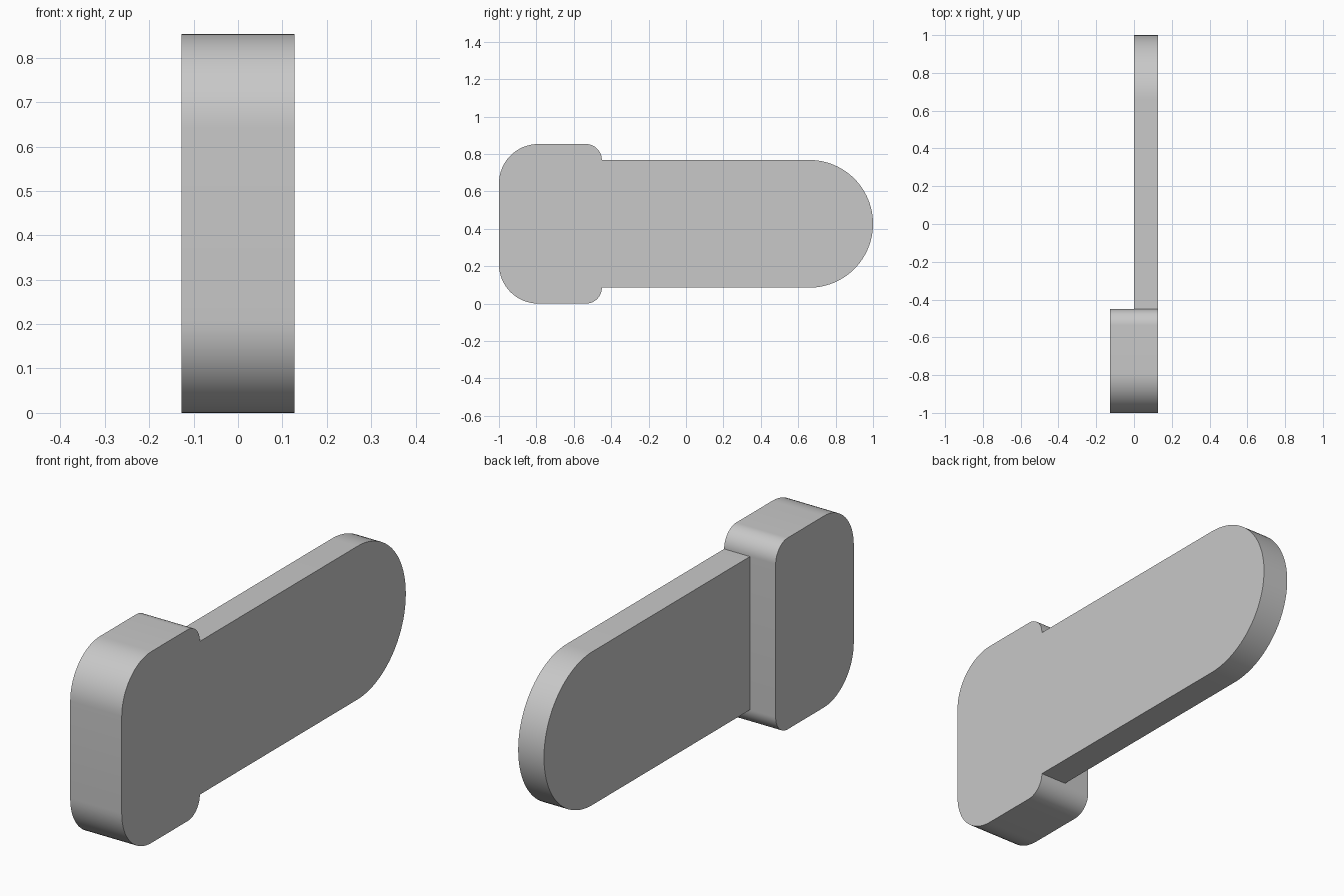
import bpy
import bmesh
from math import cos, sin, pi, radians

if "Cube" in bpy.data.objects:
    bpy.data.objects.remove(bpy.data.objects["Cube"], do_unlink=True)

HALF_WIDTH = 0.127
HEIGHT = 0.853
STEP_Y = -0.45        # where the head meets the tongue
FRONT_R = 0.21        # large head corners
BACK_R = 0.085        # small head corners
TONGUE_R = HEIGHT / 2 - BACK_R

grey = bpy.data.materials.new("plain grey")
grey.use_nodes = True
colour = (0.58, 0.58, 0.58, 1)
grey.diffuse_color = colour
grey.node_tree.nodes["Principled BSDF"].inputs["Base Color"].default_value = colour


def arc(y, z, radius, start, steps=16):
    """Quarter circle in the side plane, counter-clockwise from start."""
    angles = [start + pi / 2 * i / steps for i in range(steps + 1)]
    return [(y + radius * cos(a), z + radius * sin(a)) for a in angles]


def slab(name, outline, x0, x1):
    """Extrude a side outline across the width."""
    bm = bmesh.new()
    face = bm.faces.new([bm.verts.new((x0, y, z)) for y, z in outline])
    result = bmesh.ops.extrude_face_region(bm, geom=[face])
    moved = [v for v in result["geom"] if isinstance(v, bmesh.types.BMVert)]
    bmesh.ops.translate(bm, verts=moved, vec=(x1 - x0, 0, 0))
    bmesh.ops.remove_doubles(bm, verts=bm.verts, dist=0.0001)
    bmesh.ops.recalc_face_normals(bm, faces=bm.faces)
    mesh = bpy.data.meshes.new(name)
    bm.to_mesh(mesh)
    bm.free()
    mesh.materials.append(grey)
    obj = bpy.data.objects.new(name, mesh)
    bpy.context.collection.objects.link(obj)
    bpy.ops.object.select_all(action="DESELECT")
    obj.select_set(True)
    bpy.context.view_layer.objects.active = obj
    bpy.ops.object.shade_smooth_by_angle(angle=radians(30))
    return obj


# Thick head with rounded corners
back, front = STEP_Y - BACK_R, -1 + FRONT_R
head = (arc(back, HEIGHT - BACK_R, BACK_R, 0)
        + arc(front, HEIGHT - FRONT_R, FRONT_R, pi / 2)
        + arc(front, FRONT_R, FRONT_R, pi)
        + arc(back, BACK_R, BACK_R, 3 * pi / 2))
slab("head", head, -HALF_WIDTH, HALF_WIDTH)

# Thin round-ended tongue, flush with one side of the head
end, middle = 1 - TONGUE_R, HEIGHT / 2
tongue = ([(STEP_Y, HEIGHT - BACK_R), (STEP_Y, BACK_R)]
          + arc(end, middle, TONGUE_R, -pi / 2, 24)
          + arc(end, middle, TONGUE_R, 0, 24)[1:])
slab("tongue", tongue, 0, HALF_WIDTH)
